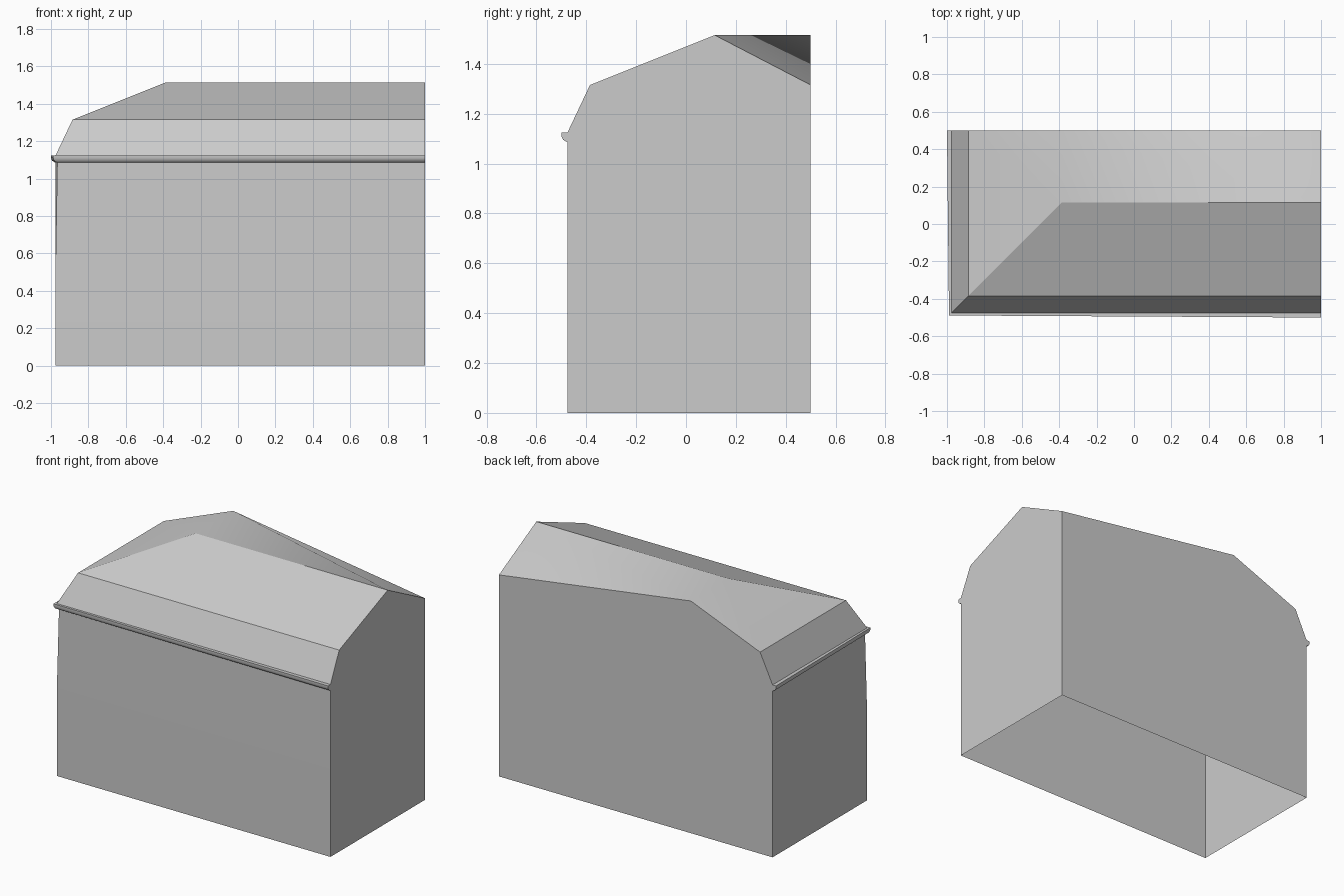
import bpy
import bmesh
import math

cube = bpy.data.objects.get("Cube")
if cube:
    bpy.data.objects.remove(cube, do_unlink=True)

# One plain grey for the whole building
grey = bpy.data.materials.new("plain grey")
grey.use_nodes = True
colour = (0.6, 0.6, 0.6, 1)
grey.diffuse_color = colour
grey.node_tree.nodes["Principled BSDF"].inputs["Base Color"].default_value = colour

LEFT, RIGHT, FRONT, BACK = -0.975, 1.0, -0.475, 0.5
VALLEY_Z = 1.315

# Outward offset at the ends, outward offset at the corner, height
WALL = [(0, 0, 0), (0, 0, 0.56), (0, -0.009, 1.085)]
CORNICE = [WALL[-1], (0.018, 0.008, 1.095), (0.025, 0.014, 1.11),
           (0.025, 0.014, 1.125), (0, 0, 1.125)]
ROOF = [CORNICE[-1], (-0.09, -0.09, 1.315), (-0.59, -0.59, 1.515)]


def stations(end, corner, z):
    """Points at the back end, the outer corner and the right end."""
    return [(LEFT - end, BACK, z),
            (LEFT - corner, FRONT - corner, z),
            (RIGHT, FRONT - end, z)]


def finish(bm, name, angle):
    bmesh.ops.remove_doubles(bm, verts=bm.verts, dist=0.0001)
    mesh = bpy.data.meshes.new(name)
    bm.to_mesh(mesh)
    bm.free()
    mesh.materials.append(grey)
    obj = bpy.data.objects.new(name, mesh)
    bpy.context.collection.objects.link(obj)
    bpy.ops.object.select_all(action='DESELECT')
    obj.select_set(True)
    bpy.context.view_layer.objects.active = obj
    bpy.ops.object.shade_smooth_by_angle(angle=math.radians(angle))
    return obj


def sweep(bm, profile):
    """Run a profile round the outer corner."""
    rows = [[bm.verts.new(p) for p in stations(*point)] for point in profile]
    for low, high in zip(rows, rows[1:]):
        for i in range(2):
            bm.faces.new((low[i], low[i + 1], high[i + 1], high[i]))
    return rows


# Outer walls, open underneath
bm = bmesh.new()
sweep(bm, WALL)
finish(bm, "outer_walls", 30)

# Cornice under the eaves
bm = bmesh.new()
sweep(bm, CORNICE)
finish(bm, "cornice", 40)

# Two-pitch roof with its inner slope falling to the back right corner
bm = bmesh.new()
ridge_back, ridge_corner, ridge_right = sweep(bm, ROOF)[-1]
valley = bm.verts.new((RIGHT, BACK, VALLEY_Z))
bm.faces.new((ridge_corner, ridge_right, ridge_back))
bm.faces.new((ridge_back, ridge_right, valley))
roof = finish(bm, "roof", 30)
for face in roof.data.polygons:
    if face.normal.y < -0.2:
        face.use_smooth = False

# End walls closing the two cut sides
section = WALL + CORNICE[1:] + ROOF[1:]
for name, index, outward in (("back_wall", 0, 1), ("right_wall", 2, -1)):
    points = [stations(*point)[index] for point in section]
    points += [(RIGHT, BACK, VALLEY_Z), (RIGHT, BACK, 0)]
    bm = bmesh.new()
    bm.faces.new([bm.verts.new(p) for p in points[::outward]])
    bm.normal_update()
    for face in bm.faces:
        if face.normal.x + face.normal.y < 0:
            face.normal_flip()
    finish(bm, name, 30)
